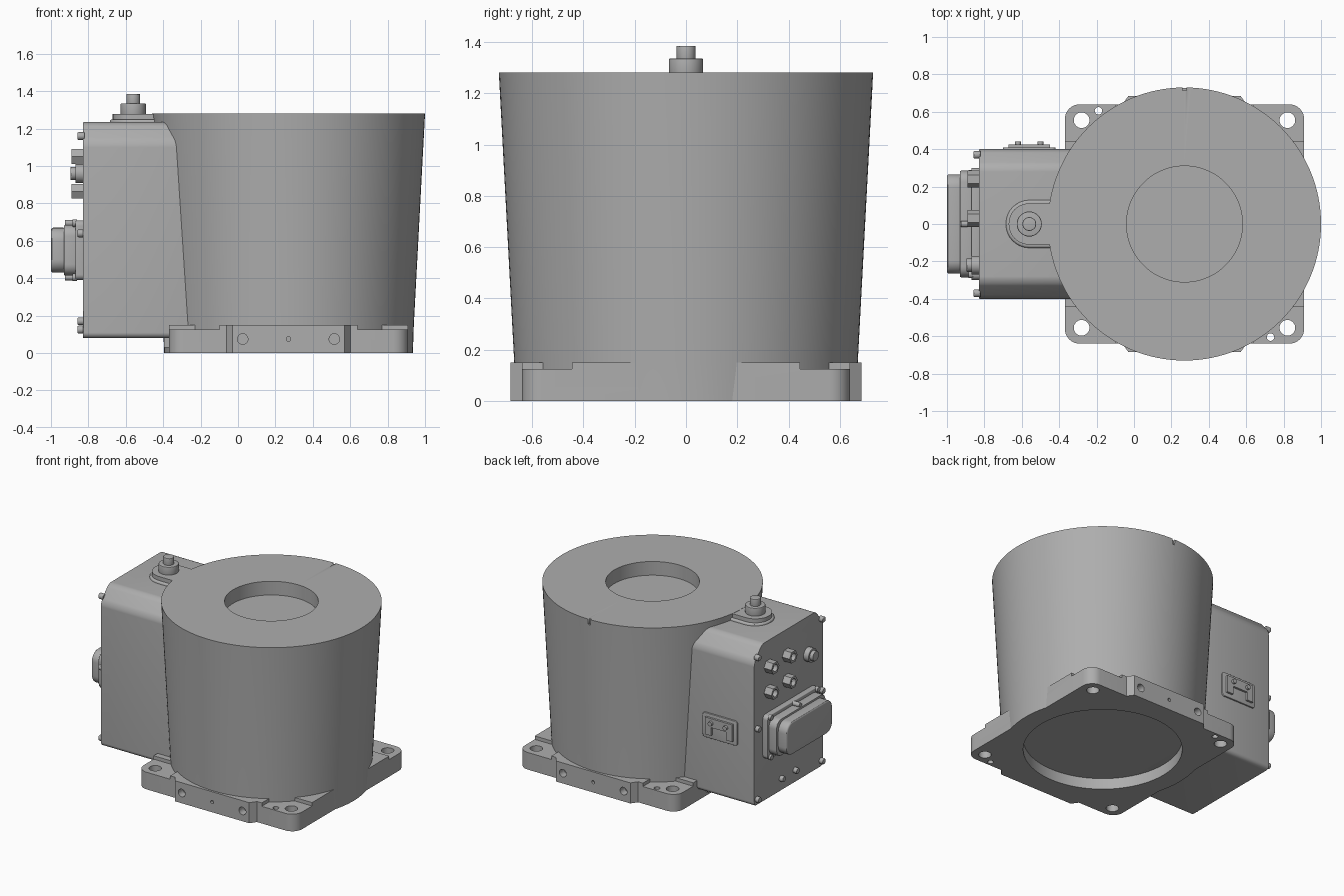
import bpy, bmesh
from math import sin, cos, pi, radians
from mathutils import Vector

cube = bpy.data.objects.get("Cube")
if cube:
    bpy.data.objects.remove(cube)

metal = bpy.data.materials.new("grey_metal")
metal.use_nodes = True
GREY = (0.42, 0.42, 0.42, 1)
metal.diffuse_color = GREY
metal.node_tree.nodes["Principled BSDF"].inputs["Base Color"].default_value = GREY

CX = 0.27      # centre of the tapered housing
FACE = -0.83   # end face of the side box
PLACE = {"x": lambda u, v, w: (w, u, v),
         "y": lambda u, v, w: (u, w, v),
         "z": lambda u, v, w: (u, v, w)}


def finish(name, bm, angle=30):
    bmesh.ops.recalc_face_normals(bm, faces=bm.faces)
    mesh = bpy.data.meshes.new(name)
    bm.to_mesh(mesh)
    bm.free()
    mesh.materials.append(metal)
    obj = bpy.data.objects.new(name, mesh)
    bpy.context.collection.objects.link(obj)
    smooth(obj, angle)
    return obj


def activate(obj):
    bpy.ops.object.select_all(action="DESELECT")
    obj.select_set(True)
    bpy.context.view_layer.objects.active = obj


def smooth(obj, angle=30):
    activate(obj)
    bpy.ops.object.shade_smooth_by_angle(angle=radians(angle))


def prism(name, pts, axis, lo, hi, corner=0.0, rim=0.0):
    """Extrude an outline along an axis, rounding its corners and its rims."""
    bm = bmesh.new()
    put = PLACE[axis]
    face = bm.faces.new([bm.verts.new(put(u, v, lo)) for u, v in pts])
    ext = bmesh.ops.extrude_face_region(bm, geom=[face])
    top = [g for g in ext["geom"] if isinstance(g, bmesh.types.BMVert)]
    bmesh.ops.translate(bm, verts=top, vec=Vector(put(0, 0, hi - lo)))
    bmesh.ops.recalc_face_normals(bm, faces=bm.faces)
    k = "xyz".index(axis)
    along = lambda e: abs(e.verts[0].co[k] - e.verts[1].co[k]) > 1e-5
    if corner:
        bmesh.ops.bevel(bm, geom=[e for e in bm.edges if along(e)], offset=corner,
                        segments=8, profile=0.5, affect="EDGES")
    if rim:
        bmesh.ops.bevel(bm, geom=[e for e in bm.edges if not along(e)], offset=rim,
                        segments=3, profile=0.5, affect="EDGES")
    return finish(name, bm)


def rect(u0, u1, v0, v1):
    return [(u0, v0), (u1, v0), (u1, v1), (u0, v1)]


def disc(u, v, r, n=32):
    return [(u + r * cos(2 * pi * i / n), v + r * sin(2 * pi * i / n)) for i in range(n)]


def boolean(obj, tool, operation="DIFFERENCE"):
    activate(obj)
    mod = obj.modifiers.new("bool", "BOOLEAN")
    mod.operation, mod.object, mod.solver = operation, tool, "EXACT"
    bpy.ops.object.modifier_apply(modifier=mod.name)
    bpy.data.objects.remove(tool)


# Tapered housing, turned from a profile, with recesses in both ends
profile = [(0, 0.08), (0.525, 0.08), (0.525, 0), (0.665, 0), (0.67, 0.15),
           (0.73, 1.28), (0.31, 1.28), (0.31, 1.18), (0, 1.18)]
bm = bmesh.new()
verts = [bm.verts.new((CX + r, 0, z)) for r, z in profile]
edges = [bm.edges.new(pair) for pair in zip(verts, verts[1:])]
bmesh.ops.spin(bm, geom=verts + edges, cent=(CX, 0, 0), axis=(0, 0, 1),
               angle=2 * pi, steps=128)
bmesh.ops.remove_doubles(bm, verts=bm.verts, dist=1e-4)
housing = finish("housing", bm)
boolean(housing, prism("notch_cutter", rect(CX - 0.01, CX + 0.01, 0.715, 0.8), "z", 1.24, 1.3))

# Mounting base with side rails, corner pockets and bolt holes
base = prism("mounting_base", rect(-0.37, 0.91, -0.64, 0.64), "z", 0, 0.15, corner=0.08)
rail = [(-0.09, -0.6), (-0.03, -0.685), (0.57, -0.685), (0.63, -0.6),
        (0.63, 0.6), (0.57, 0.685), (-0.03, 0.685), (-0.09, 0.6)]
boolean(base, prism("rail", rail, "z", 0, 0.15), "UNION")
boolean(base, prism("cavity_cutter", disc(CX, 0, 0.6, 96), "z", -0.1, 0.3))
for sx in (-1, 1):
    for sy in (-1, 1):
        hx, hy = CX + sx * 0.55, sy * 0.555
        us = sorted((hx - sx * 0.18, hx + sx * 0.3))
        vs = sorted((hy - sy * 0.11, hy + sy * 0.3))
        boolean(base, prism("pocket_cutter", rect(*us, *vs), "z", 0.125, 0.3, corner=0.09))
        boolean(base, prism("hole_cutter", disc(hx, hy, 0.042), "z", -0.1, 0.3))
for s in (-1, 1):
    boolean(base, prism("dowel_cutter", disc(CX + s * 0.46, -s * 0.605, 0.02), "z", -0.1, 0.3))
    for dx, r in ((-0.245, 0.028), (0, 0.012), (0.245, 0.028)):
        span = sorted((s * 0.63, s * 0.75))
        boolean(base, prism("side_cutter", disc(CX + dx, 0.075, r), "y", *span))
smooth(base)

# Side box with sloping shoulders, cut back inside the housing
shell = [(-0.4, 0.08), (0.4, 0.08), (0.4, 1.13), (0.31, 1.235), (-0.31, 1.235), (-0.4, 1.13)]
prism("side_box", shell, "x", FACE, -0.2, corner=0.03, rim=0.006)
prism("box_foot", rect(-0.3, 0.3, 0.03, 0.1), "x", -0.395, -0.3)

# Raised boss and stepped button on top of the box
prism("boss_foot", rect(-0.685, -0.33, -0.128, 0.128), "z", 1.2, 1.25, corner=0.126, rim=0.012)
prism("boss", rect(-0.67, -0.35, -0.11, 0.11), "z", 1.2, 1.279, corner=0.108)
prism("button_collar", disc(-0.56, 0, 0.067), "z", 1.27, 1.335, rim=0.004)
prism("button_tip", disc(-0.56, 0, 0.037, 24), "z", 1.33, 1.385, rim=0.004)

# Large rectangular connector on the end face
prism("connector_flange", rect(-0.3, 0.3, 0.39, 0.71), "x", -0.87, FACE + 0.01, corner=0.03, rim=0.005)
prism("connector_body", rect(-0.285, 0.285, 0.415, 0.685), "x", -0.93, -0.86, corner=0.06, rim=0.006)
prism("connector_cap", rect(-0.265, 0.265, 0.43, 0.67), "x", -1.0, -0.92, corner=0.07, rim=0.012)
for z in (0.405, 0.695):
    prism("connector_latch", disc(0, z, 0.017, 16), "x", -0.925, -0.86)
    for y in (-0.27, 0.27):
        prism("flange_screw", disc(y, z, 0.02, 16), "x", -0.885, -0.86, rim=0.004)

# Small hexagonal ports, each with a bored end
for y, z in ((0.24, 1.05), (0.03, 1.05), (0.24, 0.865), (0.03, 0.865)):
    port = prism("hex_port", disc(y, z, 0.046, 6), "x", -0.89, FACE + 0.01)
    boolean(port, prism("bore_cutter", disc(y, z, 0.026, 20), "x", -0.92, -0.86))
    smooth(port)
prism("round_port", disc(-0.22, 0.96, 0.05, 24), "x", -0.87, FACE + 0.01)
prism("round_port_cap", disc(-0.22, 0.96, 0.036, 24), "x", -0.895, -0.86, rim=0.004)

# Screws around the end face
screws = [(s * 0.37, z) for s in (-1, 1) for z in (0.125, 0.64, 1.16)]
for y, z in screws + [(0.09, 0.17), (-0.07, 0.17)]:
    prism("end_screw", disc(y, z, 0.021, 16), "x", -0.858, FACE + 0.01, rim=0.006)

# Bracket with two pins on the back wall of the box
prism("bracket_plate", rect(-0.7, -0.42, 0.49, 0.67), "y", 0.39, 0.41, corner=0.02, rim=0.004)
arch = [(-0.67, 0.52), (-0.62, 0.52), (-0.62, 0.58), (-0.5, 0.58),
        (-0.5, 0.52), (-0.45, 0.52), (-0.45, 0.645), (-0.67, 0.645)]
prism("bracket_arch", arch, "y", 0.4, 0.425)
for x in (-0.62, -0.5):
    prism("bracket_pin", disc(x, 0.612, 0.016, 16), "y", 0.42, 0.442)
